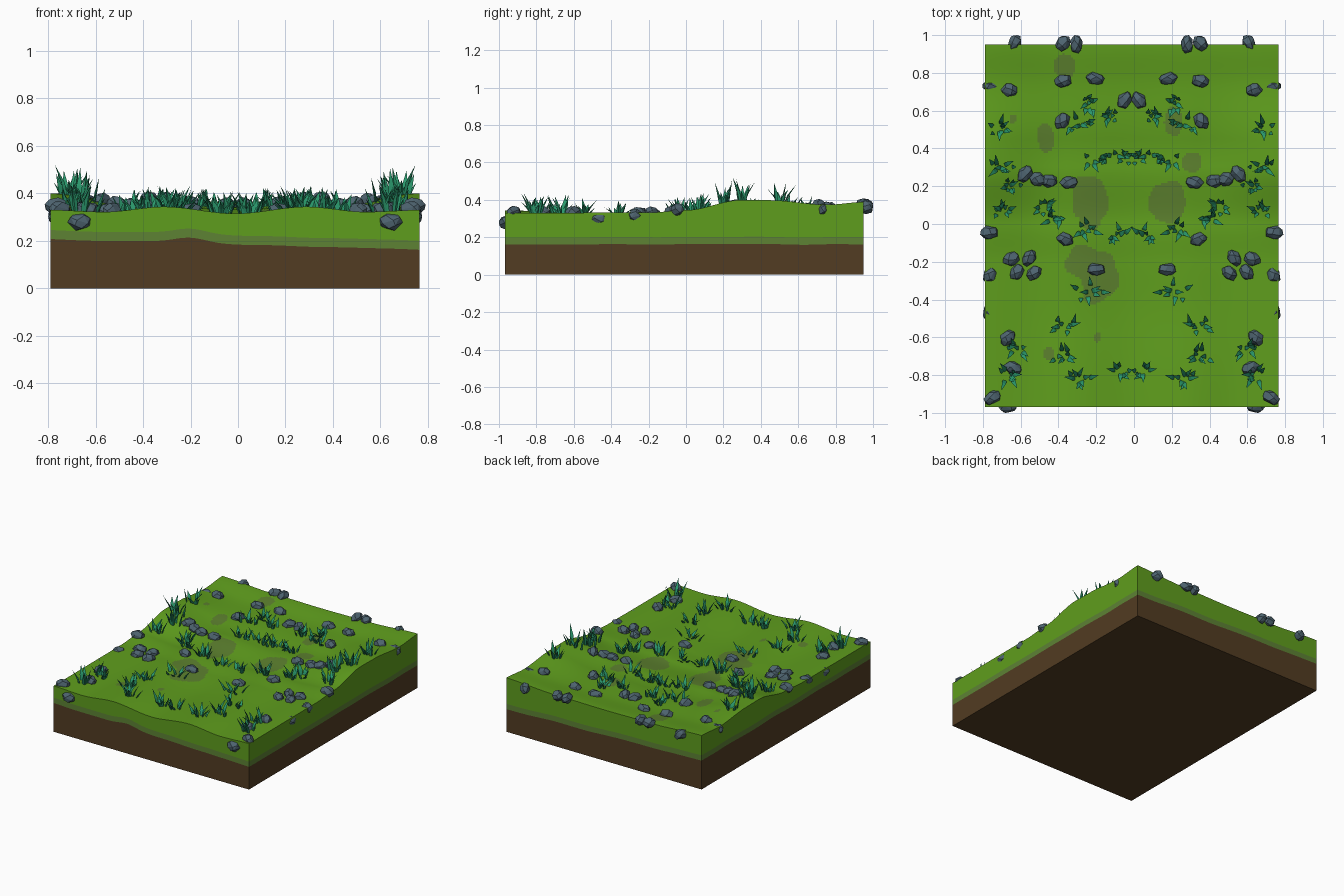
import bpy, bmesh, math, random
from mathutils import Vector, noise

if "Cube" in bpy.data.objects:
    bpy.data.objects.remove(bpy.data.objects["Cube"])

random.seed(7)
CX = -0.012                       # mirror plane of the tile
HALF, Y0, Y1 = 0.777, -0.968, 0.95


def material(name, rgb):
    m = bpy.data.materials.new(name)
    lin = [(c / 255 / 12.92) if c < 11 else ((c / 255 + 0.055) / 1.055) ** 2.4 for c in rgb]
    m.diffuse_color = (*lin, 1)
    m.use_nodes = True
    m.node_tree.nodes["Principled BSDF"].inputs["Base Color"].default_value = m.diffuse_color
    return m


GRASS = material("grass green", (95, 158, 29))
PATCH = material("worn grass", (92, 128, 46))
BAND = material("mossy band", (93, 130, 52))
SOIL = material("brown soil", (82, 60, 34))
ROCK = material("slate rock", (78, 100, 112))
BLADE = material("teal blade", (42, 152, 108))


def lerp(pts, t):
    """Smooth interpolation through (position, value) pairs."""
    if t <= pts[0][0]:
        return pts[0][1]
    for (a, va), (b, vb) in zip(pts, pts[1:]):
        if t <= b:
            s = (t - a) / (b - a)
            return va + (vb - va) * s * s * (3 - 2 * s)
    return pts[-1][1]


EDGE = [(-0.97, 0.33), (-0.2, 0.332), (0, 0.345), (0.3, 0.4), (0.45, 0.398), (0.75, 0.374), (0.95, 0.388)]
FRONT = [(0, -0.015), (0.3, 0.014), (0.55, -0.008), (0.78, 0)]
BACK = [(0, -0.022), (0.4, -0.018), (0.78, 0)]


def height(x, y):
    """Ground height; x is measured from the mirror plane."""
    u, t = abs(x), (y - Y0) / (Y1 - Y0)
    dip = lerp([(0.35, 0.05), (0.78, 0)], u) * math.exp(-((y - 0.34) / 0.29) ** 2)
    dip += lerp([(0.2, 0.01), (0.7, 0)], u) * math.exp(-((y + 0.45) / 0.25) ** 2)
    return lerp(EDGE, y) + (1 - t) * lerp(FRONT, u) + t * lerp(BACK, u) - dip


def finish(bm, name, mats):
    me = bpy.data.meshes.new(name)
    bmesh.ops.recalc_face_normals(bm, faces=bm.faces)
    bm.to_mesh(me)
    bm.free()
    ob = bpy.data.objects.new(name, me)
    ob.location.x = CX
    bpy.context.collection.objects.link(ob)
    for m in mats:
        me.materials.append(m)
    return ob


# Ground block: gridded top, then the rim extruded down through each layer
PATCHES = [(-0.22, 0.12, .1, .15), (-0.17, -0.3, .1, .14), (-0.27, -0.2, .09, .09), (0.18, 0.12, .1, .12),
           (-0.36, 0.83, .06, .07), (-0.45, 0.46, .045, .07), (0.22, 0.55, .05, .08), (-0.44, -0.69, .035, .035),
           (-0.18, -0.6, .02, .03), (0.32, 0.33, .06, .05), (-0.63, 0.56, .02, .025)]


def worn(p):
    n = noise.noise(Vector((p.x * 9, p.y * 9, 3))) * 0.8
    return any(((p.x - x) / a) ** 2 + ((p.y - y) / b) ** 2 < 1 + n for x, y, a, b in PATCHES)


def soil_line(x, y):
    base = 0.185 - 0.022 * x / HALF
    bump = 0.024 * math.exp(-((x + 0.19) / 0.1) ** 2) if y < -0.9 else 0
    return base + bump + 0.006 * noise.noise(Vector((x * 4, y * 4, 1)))


bm = bmesh.new()
bmesh.ops.create_grid(bm, x_segments=140, y_segments=170, size=1)
for v in bm.verts:
    v.co.x *= HALF
    v.co.y = Y0 + (v.co.y + 1) / 2 * (Y1 - Y0)
    v.co.z = height(v.co.x, v.co.y)
for f in bm.faces:
    f.material_index = 1 if worn(f.calc_center_median()) else 0
rim = [e for e in bm.edges if e.is_boundary]
layers = [(lambda x, y: soil_line(x, y) + 0.038, 0), (soil_line, 2), (lambda x, y: 0, 3)]
for level, index in layers:
    geom = bmesh.ops.extrude_edge_only(bm, edges=rim)["geom"]
    for g in geom:
        if isinstance(g, bmesh.types.BMVert):
            g.co.z = level(g.co.x, g.co.y)
        elif isinstance(g, bmesh.types.BMFace):
            g.material_index = index
    rim = [g for g in geom if isinstance(g, bmesh.types.BMEdge) and g.is_boundary]
for f in bmesh.ops.contextual_create(bm, geom=rim)["faces"]:
    f.material_index = 3
ground = finish(bm, "ground_block", [GRASS, PATCH, BAND, SOIL])
bpy.context.view_layer.objects.active = ground
ground.select_set(True)
bpy.ops.object.shade_smooth_by_angle(angle=math.radians(35))

# Rocks: hulls of a few scattered points, flat-faced, one half mirrored across
ROCKS = [(.62, .962), (.363, .957), (.293, .952), (.363, .757), (.194, .77), (.648, .71), (.748, .73),
         (.038, .655), (.368, .545), (.565, .265), (.5, .238), (.438, .228), (.332, .22), (.353, -.08),
         (.188, -.24), (.543, -.18), (.638, -.185), (.608, -.255), (.518, -.26), (.755, -.045),
         (.755, -.467), (.658, -.603), (.628, -.762), (.738, -.92)]
SUNK = {0: .025, 6: .03, 20: .035}
spots = [Vector((-u, y, height(u, y) + 0.004 - SUNK.get(i, 0))) for i, (u, y) in enumerate(ROCKS)]
spots += [Vector((-.655, -.966, .28)), Vector((-.75, -.27, .315))]

bm = bmesh.new()
for spot in spots:
    turn = random.uniform(-0.6, 0.6) + (1.3 if random.random() < 0.35 else 0)
    size = Vector((random.uniform(.046, .052), random.uniform(.034, .039), random.uniform(.035, .04)))
    c, s, roll = math.cos(turn), math.sin(turn), random.uniform(0, 6)
    pts = []
    for i in range(18):
        z = 1 - (2 * i + 1) / 18
        a = roll + i * 2.39996 + random.uniform(-.2, .2)
        r = math.sqrt(1 - z * z)
        x, y = r * math.cos(a) * size.x, r * math.sin(a) * size.y
        p = spot + Vector((x * c - y * s, x * s + y * c, z * size.z))
        p.y = max(-1, min(1, p.y))
        pts.append(bm.verts.new(p))
    bmesh.ops.convex_hull(bm, input=pts)
rocks = finish(bm, "rocks", [ROCK])

# Grass tufts: clumps of bent three-sided blades, (distance, y, tallest blade)
TUFTS = [(.265, .53, .09), (.118, .57, .08), (.7, .5, .11), (.173, .33, .09), (.058, .36, .09), (.65, .2, .13),
         (.7, .3, .14), (.7, .07, .1), (.41, .03, .1), (.255, -.03, .1), (.465, .09, .09), (.083, -.06, .08),
         (.23, -.36, .09), (.355, -.54, .09), (.36, -.7, .1), (.62, -.66, .12), (.263, -.82, .1),
         (.06, -.78, .1), (.65, -.8, .12), (.22, .64, .08)]
bm = bmesh.new()
for u, y, tall in TUFTS:
    for i in range(9):
        a = i * 2.4 + random.uniform(-.5, .5)
        lean = Vector((math.cos(a), math.sin(a), 0))
        side = Vector((-lean.y, lean.x, 0))
        root = Vector((-u + random.gauss(0, .022), y, 0)) + lean * random.uniform(0, .03)
        root.z = height(root.x, root.y) - 0.008
        h = tall * random.uniform(0.45, 1.08)
        bend = random.uniform(0.02, 0.065)
        rings = []
        for z, w, out in ((0, .009, 0), (.45, .012, .3)):
            mid = root + lean * bend * out + Vector((0, 0, h * z))
            rings.append([bm.verts.new(mid + d * w) for d in (side, -side, lean * .7)])
        tip = bm.verts.new(root + lean * bend + Vector((0, 0, h)))
        for j in range(3):
            k = (j + 1) % 3
            bm.faces.new((rings[0][j], rings[0][k], rings[1][k], rings[1][j]))
            bm.faces.new((rings[1][j], rings[1][k], tip))
for v in bm.verts:
    v.co.x = max(v.co.x, -HALF)
tufts = finish(bm, "grass_tufts", [BLADE])

for ob in (rocks, tufts):
    mod = ob.modifiers.new("mirror", "MIRROR")
    mod.use_mirror_merge = False
